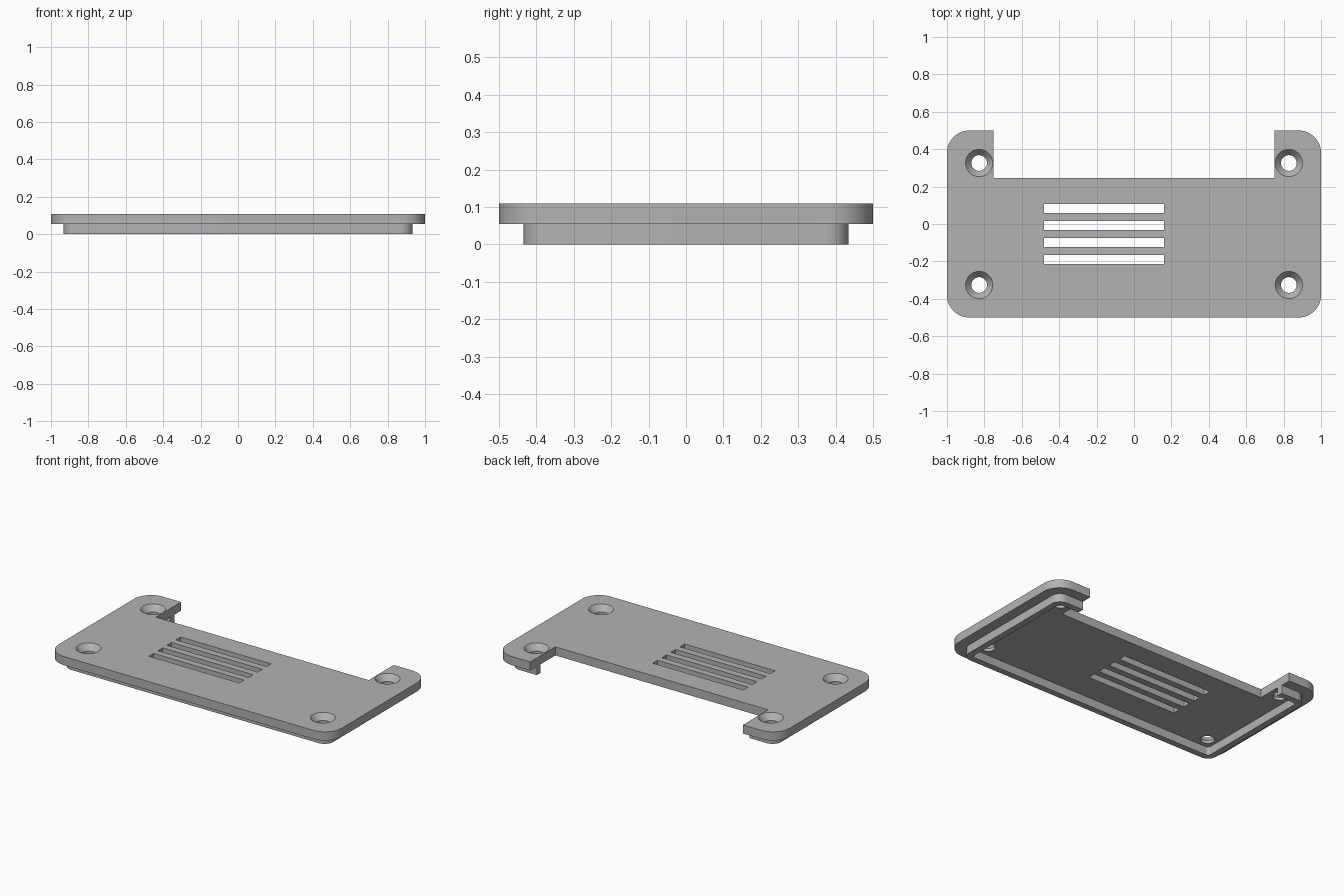
import bpy, bmesh, math

cube = bpy.data.objects.get("Cube")
if cube:
    bpy.data.objects.remove(cube, do_unlink=True)

TOP, STEP = 0.109, 0.054

grey = bpy.data.materials.new("matte grey")
grey.use_nodes = True
COLOUR = (0.45, 0.45, 0.45, 1)
grey.diffuse_color = COLOUR
grey.node_tree.nodes["Principled BSDF"].inputs["Base Color"].default_value = COLOUR


def add_object(name, bm):
    bmesh.ops.recalc_face_normals(bm, faces=bm.faces)
    mesh = bpy.data.meshes.new(name)
    bm.to_mesh(mesh)
    bm.free()
    mesh.materials.append(grey)
    obj = bpy.data.objects.new(name, mesh)
    bpy.context.collection.objects.link(obj)
    return obj


def rounded_outline(hx, hy, r, steps=12):
    pts = []
    for i, (sx, sy) in enumerate([(1, 1), (-1, 1), (-1, -1), (1, -1)]):
        for k in range(steps + 1):
            a = math.pi / 2 * (i + k / steps)
            pts.append((sx * (hx - r) + r * math.cos(a), sy * (hy - r) + r * math.sin(a)))
    return pts


def slab(name, hx, hy, r, z0, z1):
    bm = bmesh.new()
    face = bm.faces.new([bm.verts.new((x, y, z0)) for x, y in rounded_outline(hx, hy, r)])
    top = bmesh.ops.extrude_face_region(bm, geom=[face])
    moved = [v for v in top["geom"] if isinstance(v, bmesh.types.BMVert)]
    bmesh.ops.translate(bm, verts=moved, vec=(0, 0, z1 - z0))
    return add_object(name, bm)


def box(name, x0, x1, y0, y1, z0, z1):
    bm = bmesh.new()
    bmesh.ops.create_cube(bm, size=1)
    bmesh.ops.scale(bm, verts=bm.verts, vec=(x1 - x0, y1 - y0, z1 - z0))
    bmesh.ops.translate(bm, verts=bm.verts, vec=((x0 + x1) / 2, (y0 + y1) / 2, (z0 + z1) / 2))
    return add_object(name, bm)


def turned(name, x, y, profile, sides=40):
    # Closed solid of revolution from (radius, height) rings
    bm = bmesh.new()
    rings = [[bm.verts.new((x + r * math.cos(math.tau * i / sides),
                            y + r * math.sin(math.tau * i / sides), z))
              for i in range(sides)] for r, z in profile]
    for low, high in zip(rings, rings[1:]):
        for i in range(sides):
            j = (i + 1) % sides
            bm.faces.new((low[i], low[j], high[j], high[i]))
    bm.faces.new(rings[0])
    bm.faces.new(rings[-1])
    return add_object(name, bm)


def cut(target, cutters):
    bpy.context.view_layer.objects.active = target
    for cutter in cutters:
        mod = target.modifiers.new("cut", 'BOOLEAN')
        mod.operation = 'DIFFERENCE'
        mod.solver = 'EXACT'
        mod.object = cutter
        bpy.ops.object.modifier_apply(modifier=mod.name)


# Cover plate and the locating lip underneath it
plate = slab("cover_plate", 1.0, 0.5, 0.12, STEP, TOP)
lip = slab("locating_lip", 0.933, 0.434, 0.06, 0, STEP)
lip_hollow = slab("lip_hollow_cutter", 0.893, 0.394, 0.02, -0.1, 0.2)

# Rear notch through both parts
notch = box("notch_cutter", -0.752, 0.75, 0.247, 0.7, -0.1, 0.3)

# Countersunk screw holes
screws = [turned("screw_hole_cutter", sx * 0.828, sy * 0.326,
                 [(0.042, 0), (0.042, 0.072), (0.073, TOP), (0.073, 0.15)])
          for sx in (-1, 1) for sy in (-1, 1)]

# Ventilation slots
slots = [box("slot_cutter", -0.48, 0.16, y - 0.024, y + 0.024, -0.1, 0.3)
         for y in (0.083 - 0.091 * i for i in range(4))]

cut(plate, [notch] + screws + slots)
cut(lip, [lip_hollow, notch])

for helper in [lip_hollow, notch] + screws + slots:
    bpy.data.objects.remove(helper, do_unlink=True)

for part in (plate, lip):
    bpy.ops.object.select_all(action='DESELECT')
    part.select_set(True)
    bpy.context.view_layer.objects.active = part
    bpy.ops.object.shade_smooth_by_angle(angle=math.radians(30))
